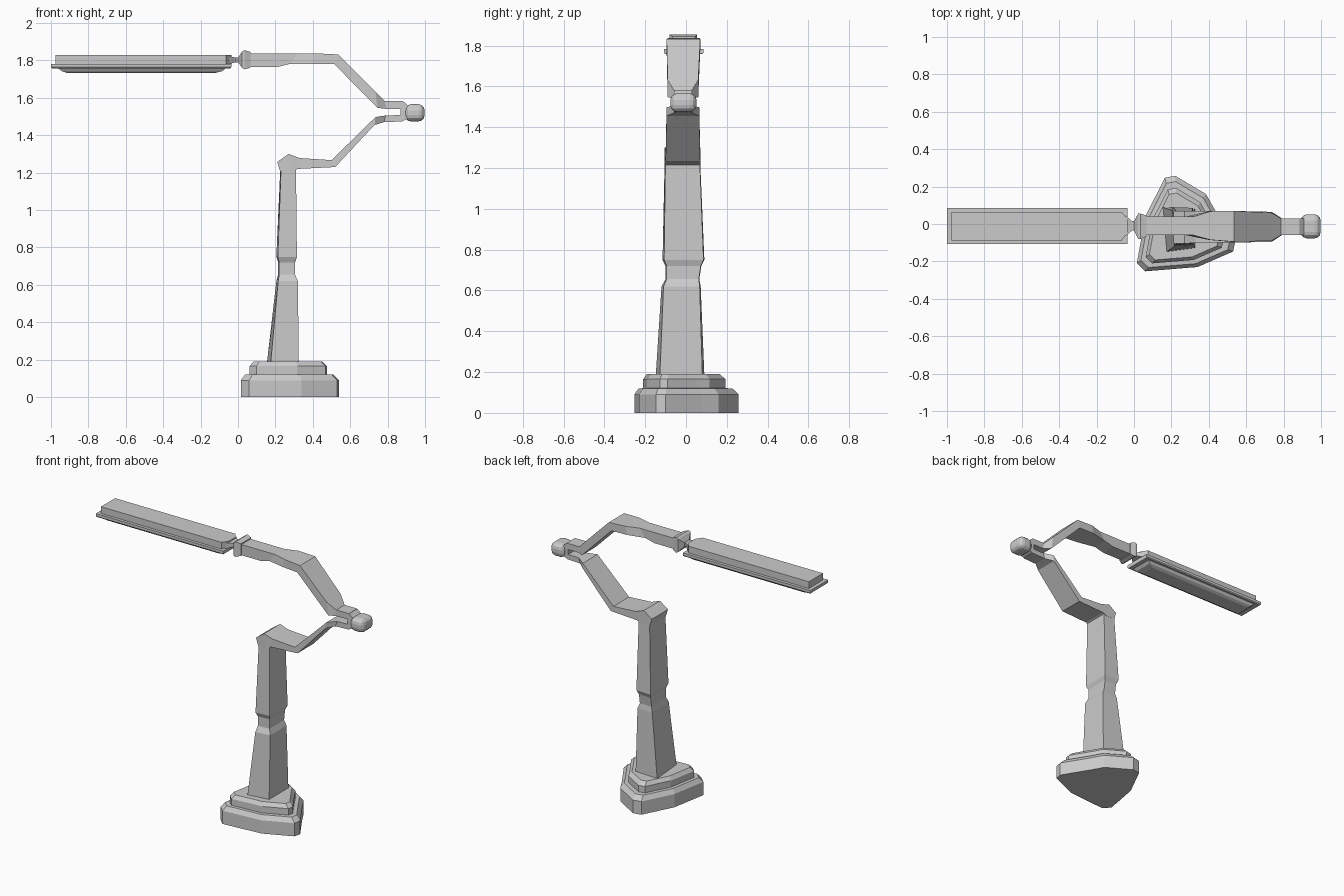
import bpy, bmesh


def loft(name, rings):
    """Skin a list of equal-length closed rings and cap both ends."""
    bm = bmesh.new()
    vs = [[bm.verts.new(p) for p in r] for r in rings]
    n = len(vs[0])
    for a, b in zip(vs, vs[1:]):
        for i in range(n):
            j = (i + 1) % n
            bm.faces.new((a[i], a[j], b[j], b[i]))
    bm.faces.new(vs[0][::-1])
    bm.faces.new(vs[-1])
    bmesh.ops.recalc_face_normals(bm, faces=bm.faces)
    me = bpy.data.meshes.new(name)
    bm.to_mesh(me)
    bm.free()
    ob = bpy.data.objects.new(name, me)
    bpy.context.collection.objects.link(ob)
    return ob


def rect(z, x0, x1, y0, y1):
    return [(x0, y0, z), (x1, y0, z), (x1, y1, z), (x0, y1, z)]


def arm(name, sections):
    """Sections: top x, top z, bottom x, bottom z, y min, y max."""
    return loft(name, [[(tx, y0, tz), (tx, y1, tz), (bx, y1, bz), (bx, y0, bz)]
                       for tx, tz, bx, bz, y0, y1 in sections])


# Stepped base
outline = [(.015, -.21), (.06, -.253), (.34, -.23), (.53, -.147), (.54, -.1), (.43, .08),
           (.385, .16), (.22, .258), (.165, .247), (.06, .04)]


def step(z, s):
    cx, cy = .24, -.05
    return [(cx + (x - cx) * s, cy + (y - cy) * s, z) for x, y in outline]


loft("base", [step(0, 1), step(.09, 1), step(.12, .9), step(.121, .79),
              step(.165, .79), step(.19, .7)])

# Column with a waisted neck
column = []
for z, x0, x1, y0, y1, skew in [
        (.185, .155, .325, -.148, .09, .02), (.62, .205, .32, -.12, .072, .01),
        (.655, .215, .305, -.1, .065, .005), (.72, .215, .305, -.1, .075, .005),
        (.75, .205, .315, -.115, .09, .008), (1.22, .226, .31, -.105, .07, .004)]:
    column.append([(x0 + skew, y0, z), (x1, y0 + skew, z), (x1, y1 - skew / 2, z), (x0, y1, z)])
loft("column", column)

# Two bent arms
arm("lower_arm", [
    (.21, 1.257, .226, 1.205, -.105, .07), (.27, 1.3, .29, 1.205, -.105, .07),
    (.33, 1.278, .32, 1.22, -.1, .07), (.5, 1.267, .52, 1.23, -.1, .07),
    (.735, 1.497, .73, 1.455, -.095, .065), (.79, 1.506, .78, 1.47, -.06, .03),
    (.88, 1.508, .88, 1.474, -.06, .03)])
arm("upper_arm", [
    (.05, 1.838, .05, 1.765, -.06, .04), (.21, 1.838, .21, 1.765, -.06, .04),
    (.32, 1.838, .28, 1.782, -.06, .04), (.41, 1.838, .4, 1.782, -.085, .068),
    (.535, 1.832, .515, 1.78, -.095, .07), (.735, 1.632, .745, 1.547, -.09, .06),
    (.785, 1.583, .79, 1.541, -.06, .03), (.88, 1.583, .88, 1.541, -.06, .03)])

# Elbow bracket and rounded knob
arm("elbow_bracket", [(.87, 1.583, .87, 1.474, -.06, .03),
                      (.885, 1.58, .885, 1.478, -.06, .03),
                      (.908, 1.56, .908, 1.488, -.06, .03)])
knob = loft("elbow_knob", [rect(1.474, .892, .998, -.077, .052),
                           rect(1.566, .892, .998, -.077, .052)])
bev = knob.modifiers.new("Round", 'BEVEL')
bev.width, bev.segments = .034, 3

# Swivel collar and pinched neck
arm("collar", [(-.045, 1.822, -.045, 1.782, -.065, .045), (-.01, 1.815, -.01, 1.79, -.035, .015),
               (.0, 1.815, .0, 1.79, -.035, .015), (.022, 1.848, .022, 1.76, -.08, .055),
               (.035, 1.855, .035, 1.752, -.08, .055), (.068, 1.845, .068, 1.762, -.065, .045)])

# Lamp housing with chamfered inner end
housing = [(-.975, -.087), (-.065, -.087), (-.036, -.045), (-.036, .025), (-.065, .065), (-.975, .065)]
loft("lamp_housing", [[(x, y, z) for x, y in housing] for z in (1.775, 1.828)])

# Lamp rim and light panel
loft("lamp_rim", [rect(1.758, -.995, -.04, -.102, .08), rect(1.764, -1, -.036, -.107, .085),
                  rect(1.782, -1, -.036, -.107, .085)])
loft("light_panel", [rect(1.732, -.91, -.125, -.06, .04), rect(1.742, -.94, -.085, -.078, .058),
                     rect(1.76, -.965, -.065, -.09, .068)])
